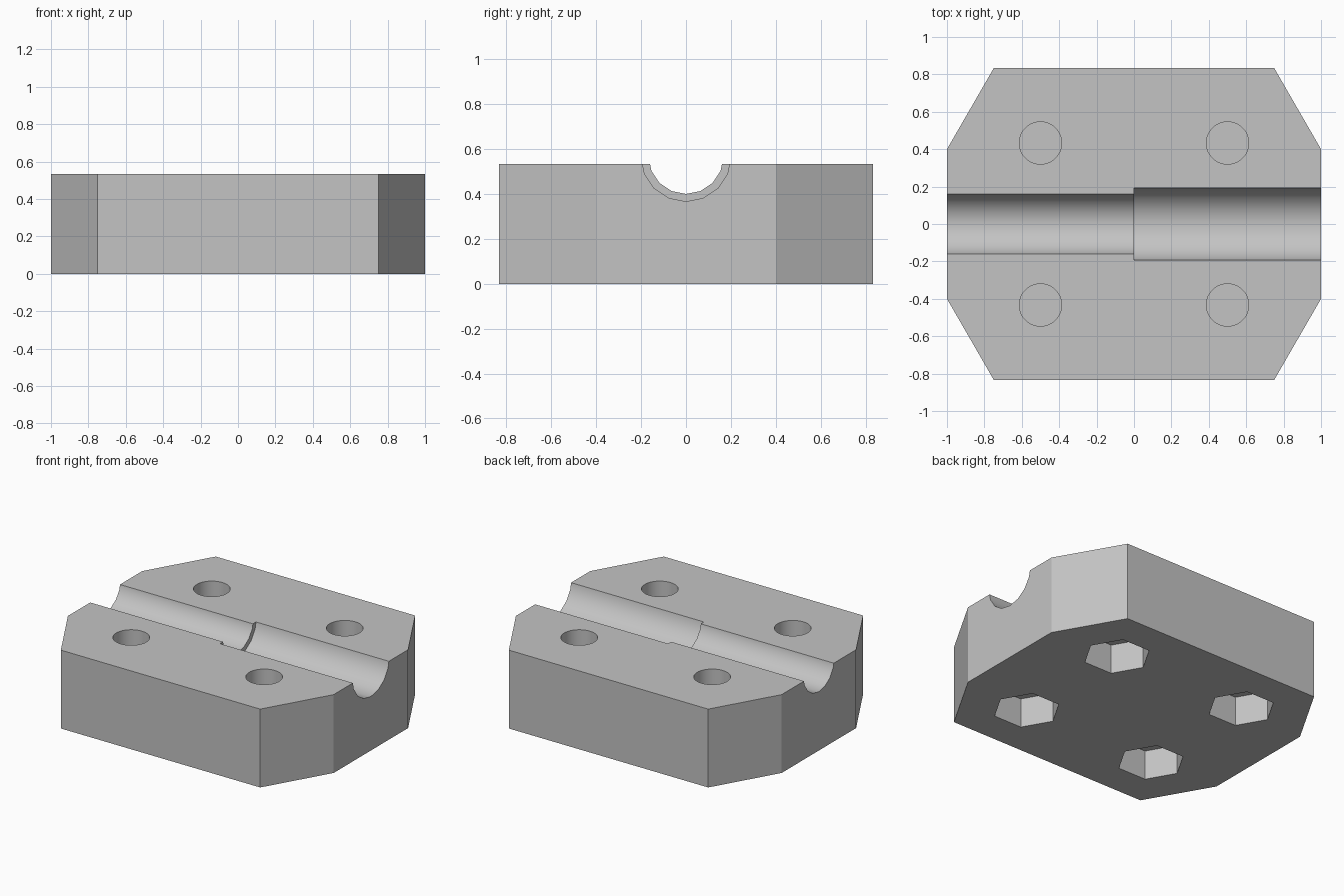
import bpy
import bmesh
from math import cos, sin, pi

if "Cube" in bpy.data.objects:
    bpy.data.objects.remove(bpy.data.objects["Cube"], do_unlink=True)

HEIGHT = 0.533
grey = bpy.data.materials.new("plain grey")
grey.use_nodes = True
colour = (0.55, 0.55, 0.55, 1)
grey.diffuse_color = colour
grey.node_tree.nodes["Principled BSDF"].inputs["Base Color"].default_value = colour


def ring(radius, sides, cx=0, cy=0):
    """Regular polygon with a corner on the first axis."""
    steps = [2 * pi * i / sides for i in range(sides)]
    return [(cx + radius * cos(a), cy + radius * sin(a)) for a in steps]


def prism(name, profile, low, high, along_x=False):
    """Extrude a profile along z, or a (y, z) profile along x."""
    bm = bmesh.new()
    place = (lambda a, b: (low, a, b)) if along_x else (lambda a, b: (a, b, low))
    face = bm.faces.new([bm.verts.new(place(a, b)) for a, b in profile])
    moved = bmesh.ops.extrude_face_region(bm, geom=[face])["geom"]
    step = high - low
    bmesh.ops.translate(bm, vec=(step, 0, 0) if along_x else (0, 0, step),
                        verts=[v for v in moved if isinstance(v, bmesh.types.BMVert)])
    bmesh.ops.recalc_face_normals(bm, faces=bm.faces)
    mesh = bpy.data.meshes.new(name)
    bm.to_mesh(mesh)
    bm.free()
    mesh.materials.append(grey)
    obj = bpy.data.objects.new(name, mesh)
    bpy.context.collection.objects.link(obj)
    return obj


# Block with four clipped corners
outline = [(-0.75, -0.833), (0.75, -0.833), (1, -0.4), (1, 0.4),
           (0.75, 0.833), (-0.75, 0.833), (-1, 0.4), (-1, -0.4)]
block = prism("clamp_block", outline, 0, HEIGHT)

# Stepped half-round channel
cutters = [
    prism("narrow_channel_cutter", ring(0.1667, 16, 0, 0.567), -1.1, 0.05, True),
    prism("wide_channel_cutter", ring(0.2, 16, 0, 0.567), 0, 1.1, True),
]

# Bolt holes above, nut pockets below, with a thin web between
for x in (-0.5, 0.5):
    for y in (-0.433, 0.433):
        cutters.append(prism("bolt_hole_cutter", ring(0.1133, 48, x, y), 0.215, 0.7))
        cutters.append(prism("nut_pocket_cutter", ring(0.21, 6, x, y), -0.1, 0.2))

bpy.context.view_layer.objects.active = block
block.select_set(True)
for cutter in cutters:
    cutter.hide_render = True
    cut = block.modifiers.new(cutter.name, "BOOLEAN")
    cut.operation = "DIFFERENCE"
    cut.solver = "EXACT"
    cut.object = cutter
    bpy.ops.object.modifier_apply(modifier=cut.name)
    bpy.data.objects.remove(cutter, do_unlink=True)

bpy.ops.object.shade_smooth_by_angle(angle=pi / 6)
